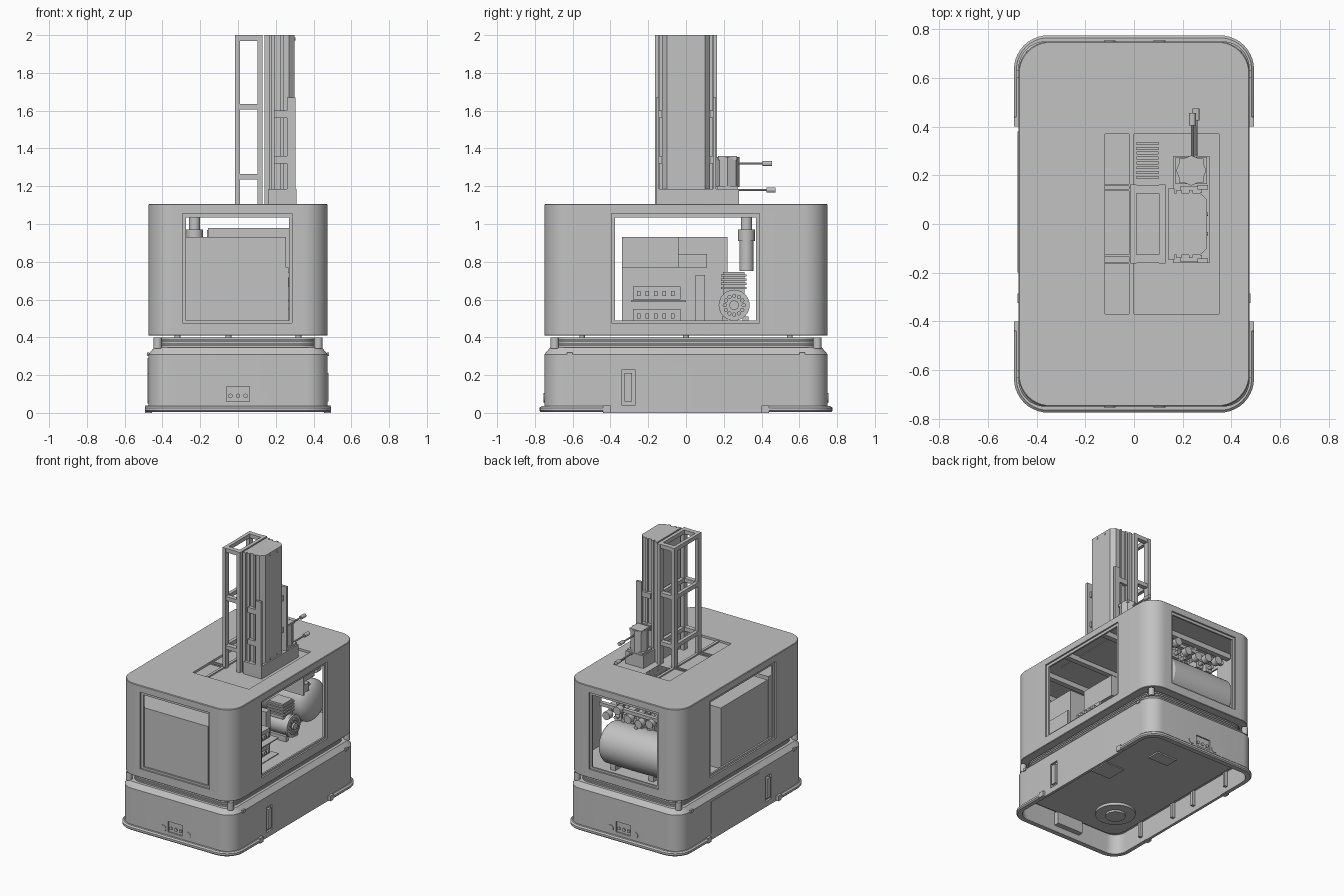
import bpy, bmesh, math, random
from mathutils import Matrix, Vector

cube = bpy.data.objects.get("Cube")
if cube:
    bpy.data.objects.remove(cube, do_unlink=True)
random.seed(4)

grey = bpy.data.materials.new("mid_grey")
grey.use_nodes = True
grey.diffuse_color = (0.54, 0.54, 0.54, 1)
grey.node_tree.nodes["Principled BSDF"].inputs["Base Color"].default_value = grey.diffuse_color


def finish(name, bm, smooth=False):
    bmesh.ops.recalc_face_normals(bm, faces=bm.faces)
    mesh = bpy.data.meshes.new(name)
    bm.to_mesh(mesh)
    bm.free()
    mesh.materials.append(grey)
    ob = bpy.data.objects.new(name, mesh)
    bpy.context.collection.objects.link(ob)
    if smooth:
        shade(ob)
    return ob


def shade(ob):
    bpy.ops.object.select_all(action='DESELECT')
    ob.select_set(True)
    bpy.context.view_layer.objects.active = ob
    bpy.ops.object.shade_smooth_by_angle(angle=math.radians(25))


def box(name, x, y, z):
    """Block from (min, max) pairs."""
    bm = bmesh.new()
    bmesh.ops.create_cube(bm, size=1)
    for v in bm.verts:
        v.co = Vector([(a + b) / 2 + c * (b - a) for (a, b), c in zip((x, y, z), v.co)])
    return finish(name, bm)


def cyl(name, centre, r, length, axis='Z', seg=24):
    bm = bmesh.new()
    bmesh.ops.create_cone(bm, cap_ends=True, segments=seg, radius1=r, radius2=r, depth=length)
    turn = {'X': Matrix.Rotation(math.pi / 2, 4, 'Y'),
            'Y': Matrix.Rotation(math.pi / 2, 4, 'X'), 'Z': Matrix()}[axis]
    bmesh.ops.transform(bm, matrix=Matrix.Translation(centre) @ turn, verts=bm.verts)
    return finish(name, bm, seg > 8)


def rounded(name, hx, hy, r, levels):
    """Rounded rectangle lofted through (height, inset) levels."""
    bm = bmesh.new()
    rings = []
    for z, inset in levels:
        ring = []
        for q in range(4):
            sx, sy = ((1, 1), (-1, 1), (-1, -1), (1, -1))[q]
            for i in range(11):
                a = math.pi / 2 * (q + i / 10)
                ring.append(bm.verts.new((sx * (hx - r) + (r - inset) * math.cos(a),
                                          sy * (hy - r) + (r - inset) * math.sin(a), z)))
        rings.append(ring)
    for lo, hi in zip(rings, rings[1:]):
        for i in range(len(lo)):
            j = (i + 1) % len(lo)
            bm.faces.new((lo[i], lo[j], hi[j], hi[i]))
    bm.faces.new(rings[0])
    bm.faces.new(rings[-1])
    return finish(name, bm, True)


def cut(ob, *cutters):
    for c in cutters:
        m = ob.modifiers.new("cut", 'BOOLEAN')
        m.operation, m.solver, m.object = 'DIFFERENCE', 'EXACT', c
        bpy.context.view_layer.objects.active = ob
        bpy.ops.object.modifier_apply(modifier=m.name)
        bpy.data.objects.remove(c, do_unlink=True)
    shade(ob)


# Upper housing: hollow shell with four framed windows and a sunken roof hatch
housing = rounded("housing", .475, .75, .13, [(.41, .003), (.413, 0), (1.102, 0), (1.106, .004)])
cut(housing,
    rounded("cavity", .45, .725, .105, [(.47, 0), (1.075, 0)]),
    box("side_openings", (-1, 1), (-.375, .37), (.49, 1.035)),
    box("end_openings", (-.275, .27), (-1, 1), (.49, 1.035)),
    box("hatch", (-.12, .35), (-.37, .37), (1.06, 1.2)))
for s in (-1, 1):
    cut(housing,
        box("side_step", sorted((s * .463, s * .6)), (-.395, .39), (.475, 1.055)),
        box("end_step", (-.295, .285), sorted((s * .738, s * .9)), (.475, 1.055)))
box("hatch_plate", (-.12, .35), (-.37, .37), (1.07, 1.09))
box("hatch_beam", (-.02, .0), (-.37, .37), (1.08, 1.1))
for y in (-.16, -.13, .14, .16):
    box("hatch_rail", (-.12, -.02), (y - .004, y + .004), (1.08, 1.098))
for y in (-.5, -.2, .2, .5):
    box("roof_beam", (-.44, .44), (y - .02, y + .02), (1.037, 1.076))

# Mobile base: deep open-bottomed shell, bumpers
chassis = rounded("base_shell", .475, .75, .11, [(.02, 0), (.31, 0), (.345, .03)])
cut(chassis, rounded("base_cavity", .455, .73, .09, [(0, 0), (.16, 0)]),
    box("slots", (-1, -.46), (-.34, -.27), (.04, .23)),
    box("slots", (.46, 1), (-.34, -.27), (.04, .23)),
    box("front_pocket", (-.06, .06), (-1, -.74), (.06, .14)),
    box("back_pocket", (-.06, .06), (.74, 1), (.06, .14)))
bumper = rounded("bumper", .493, .775, .14, [(.004, .008), (.012, 0), (.027, 0), (.036, .01)])
cut(bumper, rounded("bumper_hole", .455, .73, .1, [(-.1, 0), (.2, 0)]),
    box("bumper_gap", (-1, 1), (-.4, .4), (-.1, .2)))

# Underside: sunken floor plate with turntable and hatches
rounded("floor_plate", .42, .70, .1, [(.14, 0), (.17, 0)])
cyl("turntable_ring", (-.2, -.44, .135), .14, .03)
cyl("turntable_hub", (-.2, -.44, .12), .07, .03)
box("floor_hatch", (.14, .30), (-.1, .06), (.133, .145))
box("floor_block", (-.05, .12), (.3, .4), (.13, .145))

# Stacked plates in the gap between base and housing, with spacer feet
for i in range(4):
    rounded("gap_plate", .425, .70, .1, [(.346 + i * .014, 0), (.356 + i * .014, 0)])
rounded("gap_core", .41, .685, .1, [(.34, 0), (.40, 0)])
for x in (-.32, -.05, .32):
    for y in (-.55, 0, .55):
        cyl("spacer_foot", (x, y, .405), .015, .016, 'Z', 12)
for sx in (-1, 1):
    box("bottom_rail", sorted((sx * .455, sx * .475)), (-.4, .4), (0, .025))
    for sy in (-1, 1):
        cyl("corner_post", (sx * .425, sy * .695, .37), .022, .06)
        box("corner_sensor", sorted((sx * .47, sx * .482)),
            sorted((sy * .6, sy * .63)), (.3, .32))
        box("bumper_end", sorted((sx * .46, sx * .493)),
            sorted((sy * .4, sy * .44)), (.0, .04))
        for y in (.1, .45):
            box("wall_rib", sorted((sx * .43, sx * .456)),
                sorted((sy * y, sy * (y + .02))), (.04, .16))
    # Side slot handle and end-face fittings
    box("slot_handle", sorted((sx * .458, sx * .478)), (-.325, -.285), (.06, .21))
    box("pocket_housing", (-.11, .11), sorted((sx * .69, sx * .732)), (.05, .15))
    for x in (-.1, .105):
        cyl("round_socket", (x, sx * .75, .08), .024, .008, 'Y')
    for x in (-.04, 0, .04):
        cyl("pocket_button", (x, sx * .742, .09), .012, .012, 'Y', 12)
box("side_panel", (-.478, -.474), (-.2, .38), (.05, .29))

# Cabinets and electronics inside
box("front_cabinet", (-.42, .255), (-.72, -.385), (.47, .93))
box("cabinet_hinge", (.25, .268), (-.718, -.4), (.47, .77))
box("side_cabinet", (-.445, -.14), (-.34, .22), (.47, .93))
box("control_box", (-.05, .17), (-.34, -.04), (.77, .93))
box("terminal_box", (-.05, .12), (-.04, .11), (.77, .84))
box("divider", (.03, .2), (.05, .1), (.47, .73))
for z0, z1 in ((.6, .67), (.48, .55)):
    box("drive_unit", (.02, .29), (-.28, -.03), (z0, z1))
    box("drive_shelf", (.01, .34), (-.29, 0), (z0 - .012, z0 - .004))
    for i in range(5):
        box("drive_plug", (.29, .31), (-.26 + i * .045, -.24 + i * .045), (z0 + .02, z0 + .045))

# Compressor with finned motor and head
cyl("motor", (.17, .255, .57), .075, .2, 'X')
cyl("fan_rim", (.28, .255, .57), .082, .015, 'X')
cyl("fan_hub", (.292, .255, .57), .025, .02, 'X')
for i in range(12):
    a = i * math.tau / 12
    p = (.29, .255 + .05 * math.cos(a), .57 + .05 * math.sin(a))
    cyl("fan_hole_rim", p, .011, .012, 'X', 10)
for i in range(4):
    box("head_fin", (.11, .25), (.185, .32), (.655 + i * .022, .667 + i * .022))
box("compressor_head", (.12, .24), (.195, .31), (.63, .745))
for y in (.19, .3):
    box("motor_foot", (.09, .27), (y, y + .03), (.465, .51))

# Air tank with domed ends
bm = bmesh.new()
bmesh.ops.create_uvsphere(bm, u_segments=32, v_segments=16, radius=.155)
for v in bm.verts:
    side = 1 if v.co.z > .001 else -1 if v.co.z < -.001 else 0
    v.co.z = v.co.z * .5 + side * .24
bmesh.ops.transform(bm, verts=bm.verts, matrix=Matrix.Translation((-.035, .56, .63))
                    @ Matrix.Rotation(math.pi / 2, 4, 'Y'))
finish("air_tank", bm, True)
for x in (-.17, .15):
    box("tank_foot", (x - .02, x + .02), (.46, .66), (.465, .53))

# Filter, valve panel and its valves
cyl("filter_bowl", (-.23, .32, .83), .038, .16)
cyl("filter_head", (-.23, .32, .94), .045, .06)
cyl("filter_cap", (-.23, .32, 1.0), .03, .07)
box("valve_panel", (-.16, .27), (.395, .41), (.74, .98))
for row in range(3):
    for i in range(7):
        x, z = -.24 + i * .075, .79 + row * .075 + random.uniform(-.01, .01)
        d = random.uniform(.05, .16)
        box("valve_body", (x, x + .055), (.41, .41 + d), (z - .03, z + .03))
        cyl("valve_stem", (x + .027, .41 + d, z), .014, .07, 'Y', 12)
box("valve_rail", (-.3, .3), (.58, .61), (.9, .925))
for i in range(6):
    cyl("gauge", (-.23 + i * .09, .62, .9 + random.uniform(-.05, .03)), .03, .045, 'Y', 16)

# Mast: ladder frame on one side, chamfered column on the other
for x in (-.003, .116):
    for s in (-1, 1):
        box("frame_post", (x - .014, x + .014), sorted((s * .122, s * .163)), (1.07, 2))
for z in (1.25, 1.62, 1.985):
    for s in (-1, 1):
        box("frame_rung", (0, .116), sorted((s * .125, s * .16)), (z - .015, z + .015))
    for x in (-.003, .116):
        box("frame_crossbar", (x - .013, x + .013), (-.125, .125), (z - .015, z + .015))
bm = bmesh.new()
half = [(.165, .128), (.27, .128), (.30, .1)]
outline = half + [(x, -y) for x, y in reversed(half)]
base = bm.faces.new([bm.verts.new((x, y, 1.1)) for x, y in outline])
top = bmesh.ops.extrude_face_region(bm, geom=[base])["geom"]
bmesh.ops.translate(bm, vec=(0, 0, .9), verts=[v for v in top if isinstance(v, bmesh.types.BMVert)])
finish("mast_column", bm)
box("mast_back_plate", (.14, .166), (-.145, .145), (1.07, 2))
for s in (-1, 1):
    for x0, x1 in ((.175, .195), (.225, .24)):
        box("mast_rail", (x0, x1), sorted((s * .127, s * .14)), (1.1, 2))
    box("carriage_rail", (.26, .305), sorted((s * .142, s * .16)), (1.18, 1.67))
    for z in (1.34, 1.58):
        box("carriage_block", (.19, .28), sorted((s * .127, s * .155)), (z - .02, z + .02))
    for z in (1.2, 1.98):
        cyl("mast_bolt", (.301, s * .04, z), .008, .006, 'X', 12)
box("mast_foot", (.16, .31), (-.16, .28), (1.07, 1.185))

# Lift motor with its two cable plugs, and the cable tray
box("motor_flange", (.17, .3), (.165, .275), (1.185, 1.2))
cyl("lift_motor", (.235, .22, 1.275), .062, .16, 'Z', 8)
box("motor_cap", (.185, .285), (.17, .27), (1.34, 1.36))
for x, z, end in ((.24, 1.32, .43), (.255, 1.18, .45)):
    cyl("cable", (x, (.26 + end) / 2, z), .006, end - .26, 'Y', 10)
    cyl("plug", (x, end, z), .014, .05, 'Y', 12)
for i in range(8):
    box("tray_link", (.01, .1), (.185 + i * .02, .197 + i * .02), (1.08, 1.098))
